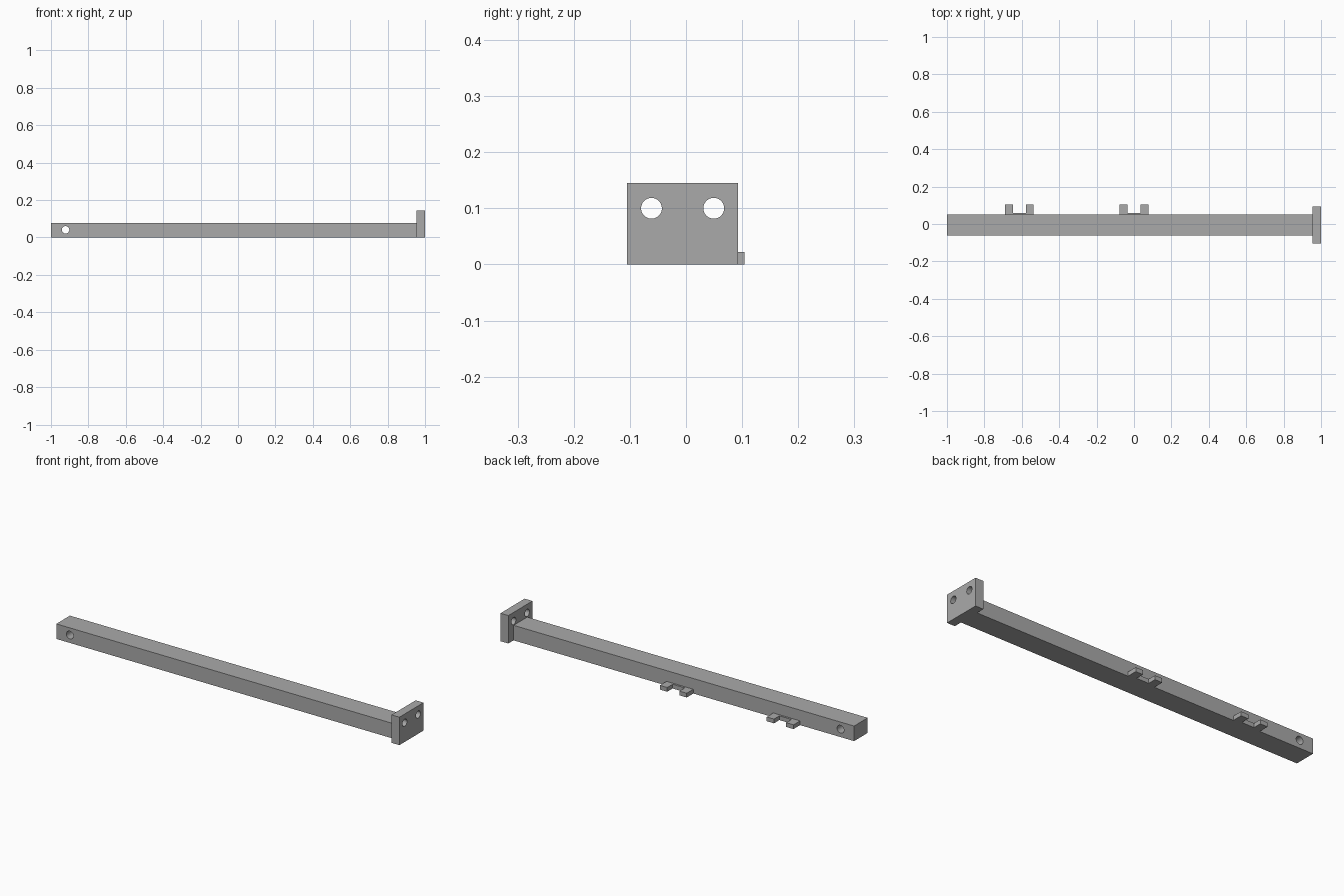
import bpy
from mathutils import Matrix
from math import pi

old = bpy.data.objects.get("Cube")
if old:
    bpy.data.objects.remove(old, do_unlink=True)

grey = bpy.data.materials.new("plain grey")
grey.use_nodes = True
colour = (0.40, 0.40, 0.40, 1)
grey.diffuse_color = colour
grey.node_tree.nodes["Principled BSDF"].inputs["Base Color"].default_value = colour


def box(name, x, y, z):
    """Box spanning the three given ranges."""
    bpy.ops.mesh.primitive_cube_add(size=1)
    ob = bpy.context.object
    ob.name = name
    spans = (x, y, z)
    ob.data.transform(Matrix.Translation([sum(s) / 2 for s in spans])
                      @ Matrix.Diagonal([s[1] - s[0] for s in spans] + [1]))
    ob.data.materials.append(grey)
    return ob


def drill(target, centre, radius, rotation):
    """Round hole right through the target."""
    bpy.ops.mesh.primitive_cylinder_add(vertices=48, radius=radius, depth=0.3,
                                        location=centre, rotation=rotation)
    cut(target, bpy.context.object)


def cut(target, cutter):
    cutter.name = target.name + "_cutter"
    cutter.hide_render = True
    cutter.hide_set(True)
    mod = target.modifiers.new("cut", 'BOOLEAN')
    mod.object = cutter
    mod.solver = 'EXACT'


MID = -0.006  # centre line of bar and plate

# Long bar with a cross hole near its free end
bar = box("bar", (-1, 0.955), (MID - 0.056, MID + 0.056), (0, 0.078))
drill(bar, (-0.922, MID, 0.041), 0.02, (pi / 2, 0, 0))

# End plate with two screw holes
plate = box("end_plate", (0.955, 1), (MID - 0.099, MID + 0.099), (0, 0.145))
for side in (-1, 1):
    drill(plate, (0.978, MID + side * 0.0555, 0.1), 0.0185, (0, pi / 2, 0))

# Two forked clips along the lower back edge, with a pocket under the bar
for label, cx in (("outer", -0.613), ("middle", 0)):
    for side in (-1, 1):
        x = sorted((cx + side * 0.035, cx + side * 0.077))
        box(label + "_clip_arm", x, (MID + 0.05, 0.104), (0, 0.022))
    box(label + "_clip_web", (cx - 0.036, cx + 0.036), (MID + 0.05, 0.06), (0, 0.022))

for ob in (bar, plate):
    bpy.context.view_layer.objects.active = ob
    ob.select_set(True)
    bpy.ops.object.shade_smooth_by_angle()
    ob.select_set(False)
